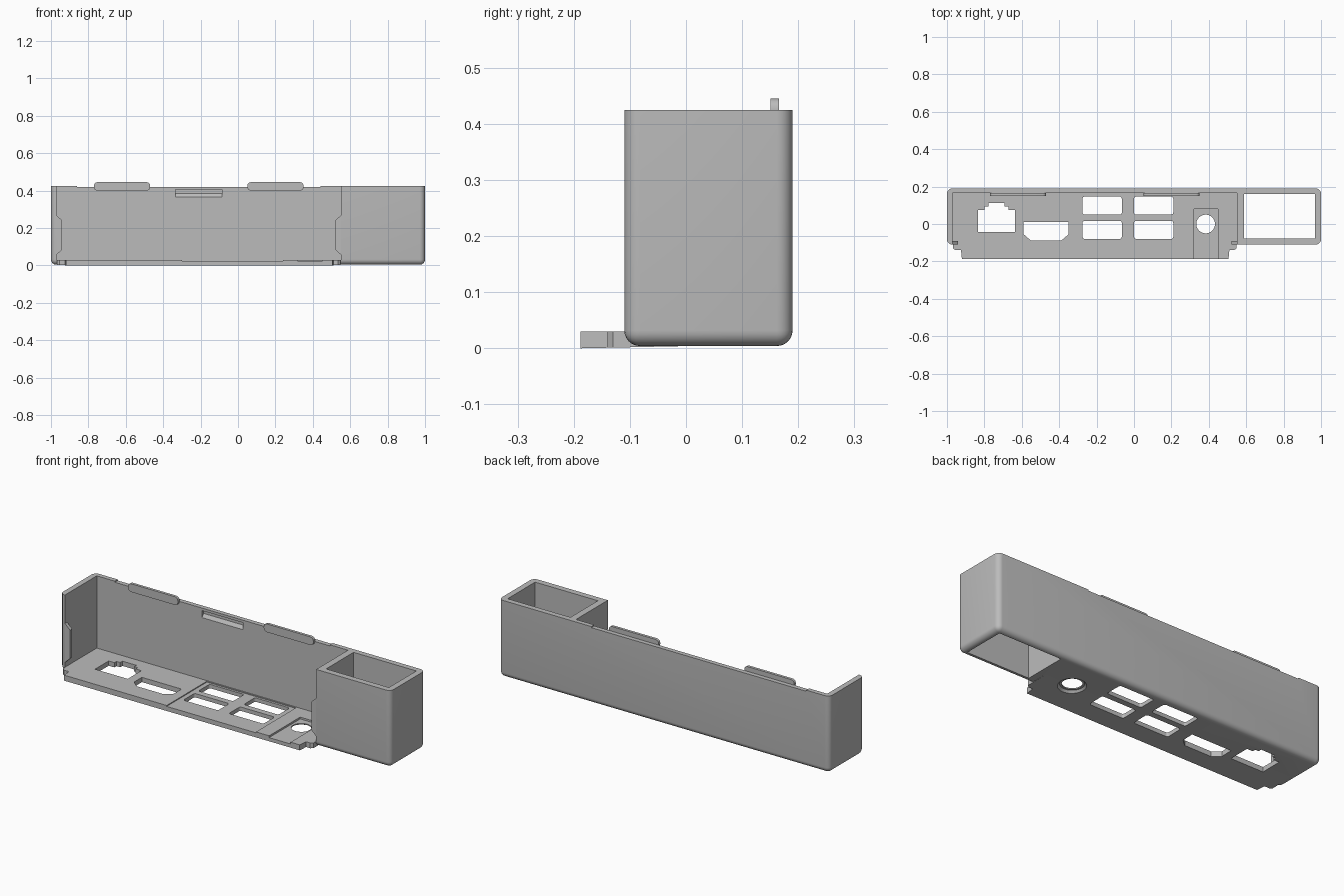
import bpy, bmesh, math
from mathutils import Matrix

old = bpy.data.objects.get("Cube")
if old:
    bpy.data.objects.remove(old)

grey = bpy.data.materials.new("matte grey")
grey.use_nodes = True
colour = (0.5, 0.5, 0.5, 1)
grey.diffuse_color = colour
grey.node_tree.nodes["Principled BSDF"].inputs["Base Color"].default_value = colour


def finish(name, bm):
    bmesh.ops.recalc_face_normals(bm, faces=bm.faces)
    mesh = bpy.data.meshes.new(name)
    bm.to_mesh(mesh)
    bm.free()
    mesh.materials.append(grey)
    ob = bpy.data.objects.new(name, mesh)
    bpy.context.collection.objects.link(ob)
    return ob


def prism(name, pts, lo, hi, axis="z"):
    """Extrude a 2D outline from lo to hi along an axis."""
    place = {"x": lambda a, b, h: (h, a, b),
             "y": lambda a, b, h: (a, h, b),
             "z": lambda a, b, h: (a, b, h)}[axis]
    bm = bmesh.new()
    bottom = [bm.verts.new(place(a, b, lo)) for a, b in pts]
    top = [bm.verts.new(place(a, b, hi)) for a, b in pts]
    bm.faces.new(bottom)
    bm.faces.new(top[::-1])
    n = len(pts)
    for i in range(n):
        j = (i + 1) % n
        bm.faces.new((bottom[i], bottom[j], top[j], top[i]))
    return finish(name, bm)


def rect(x0, x1, y0, y1):
    return [(x0, y0), (x1, y0), (x1, y1), (x0, y1)]


def rounded(x0, x1, y0, y1, r):
    pts = []
    corners = [(x1 - r, y1 - r), (x0 + r, y1 - r), (x0 + r, y0 + r), (x1 - r, y0 + r)]
    for k, (cx, cy) in enumerate(corners):
        for s in range(5):
            a = math.pi / 2 * (k + s / 4)
            pts.append((cx + r * math.cos(a), cy + r * math.sin(a)))
    return pts


def cone(name, x, y, z0, z1, r0, r1):
    bm = bmesh.new()
    bmesh.ops.create_cone(bm, cap_ends=True, segments=40, radius1=r0, radius2=r1,
                          depth=z1 - z0, matrix=Matrix.Translation((x, y, (z0 + z1) / 2)))
    return finish(name, bm)


def combine(target, tool, operation="DIFFERENCE"):
    mod = target.modifiers.new("combine", "BOOLEAN")
    mod.operation = operation
    mod.solver = "EXACT"
    mod.object = tool
    bpy.context.view_layer.objects.active = target
    bpy.ops.object.modifier_apply(modifier=mod.name)
    bpy.data.objects.remove(tool)


# Outer shell: block rounded everywhere except round the open top
shell = prism("shell", rect(-1, 1, -0.11, 0.19), 0.004, 0.425)
bm = bmesh.new()
bm.from_mesh(shell.data)
edges = [e for e in bm.edges if min(v.co.z for v in e.verts) < 0.1]
bmesh.ops.bevel(bm, geom=edges, offset=0.028, segments=6, profile=0.5, affect="EDGES")
bm.to_mesh(shell.data)
bm.free()

# Port plate reaching out in front, with a gently sloping underside
plate = prism("port_plate", [(-0.968, 0.1), (-0.968, -0.13), (-0.955, -0.14), (-0.925, -0.14),
                             (-0.92, -0.188), (0.505, -0.188), (0.51, -0.14), (0.535, -0.14),
                             (0.548, -0.13), (0.548, 0.1)], 0, 0.035)
for v in plate.data.vertices:
    if v.co.z < 0.01:
        v.co.z = 0.006 * (v.co.y + 0.188) / 0.288
combine(shell, plate, "UNION")

# Main bay, side box opening and lowered middle of the rim
combine(shell, prism("bay", rect(-0.97, 0.55, -0.5, 0.165), 0.03, 1))
combine(shell, prism("box_hole", rect(0.587, 0.967, -0.077, 0.16), -1, 1))
combine(shell, prism("rim_cut", rect(-0.86, 0.44, 0.1, 0.3), 0.419, 1))

# Thinner floor zones
combine(shell, prism("middle_floor", rect(-0.3, 0.24, -0.4, 0.16), 0.025, 0.1))
combine(shell, prism("jack_floor", rect(0.32, 0.45, -0.4, 0.08), 0.02, 0.1))

# Port openings
network = [(-0.835, -0.043), (-0.637, -0.043), (-0.637, 0.075), (-0.672, 0.075),
           (-0.672, 0.093), (-0.693, 0.093), (-0.693, 0.112), (-0.778, 0.112),
           (-0.778, 0.093), (-0.8, 0.093), (-0.8, 0.075), (-0.835, 0.075)]
video = [(-0.59, 0.012), (-0.59, -0.055), (-0.552, -0.088),
         (-0.388, -0.088), (-0.35, -0.055), (-0.35, 0.012)]
for outline in (network, video):
    combine(shell, prism("port_cut", outline, -0.1, 0.1))
for x in (-0.275, 0):
    for y in (-0.08, 0.05):
        combine(shell, prism("slot_cut", rounded(x, x + 0.21, y, y + 0.097, 0.012), -0.1, 0.1))
combine(shell, cone("jack_cut", 0.383, 0, -0.1, 0.1, 0.05, 0.05))
combine(shell, cone("jack_sink", 0.383, 0, -0.01, 0.014, 0.082, 0.06))

# Sloped latch recess in the back wall
combine(shell, prism("latch_cut", [(0.16, 0.36), (0.178, 0.385), (0.178, 0.405), (0.16, 0.405)],
                     -0.333, -0.085, "x"))

# Locating tabs on the rim
for side, x in (("right", -0.77), ("left", 0.05)):
    prism(side + "_rim_tab", rounded(x, x + 0.3, 0.4, 0.445, 0.018), 0.151, 0.166, "y")

# Clips at the front edges of the bay
for side, x, d in (("right", -0.972, 1), ("left", 0.552, -1)):
    prism(side + "_clip", [(x, 0.055), (x + d * 0.032, 0.085), (x + d * 0.032, 0.24),
                           (x, 0.27)], -0.109, -0.09, "y")

# Smooth the rounded corners, keep the rest crisp
for ob in bpy.context.scene.objects:
    ob.select_set(ob.type == "MESH")
bpy.context.view_layer.objects.active = shell
bpy.ops.object.shade_smooth_by_angle(angle=math.radians(30))
